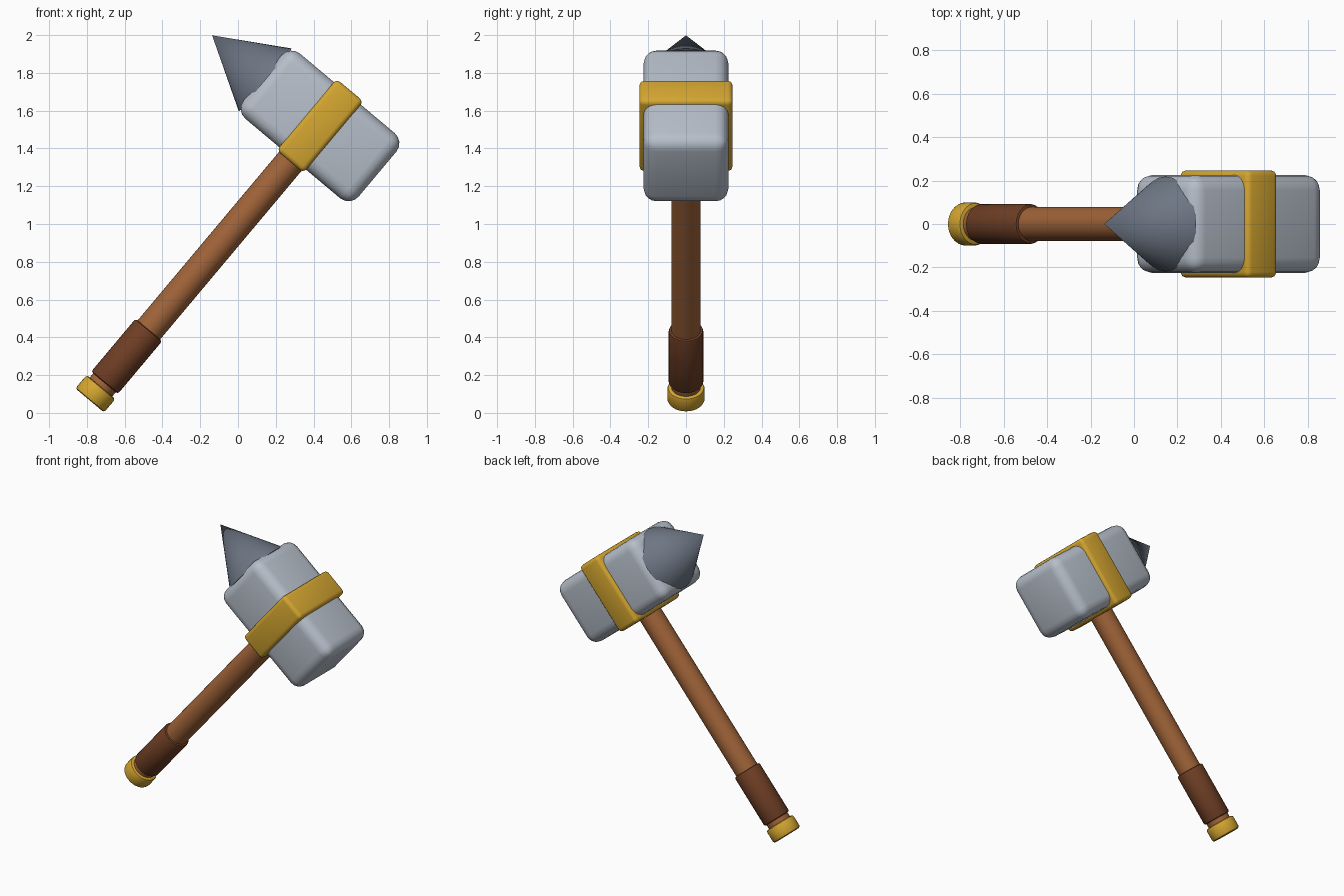
import bpy
import math
from mathutils import Matrix

if "Cube" in bpy.data.objects:
    bpy.data.objects.remove(bpy.data.objects["Cube"])

# Hammer is built upright (handle along local z, head along local x), then tilted
TILT = Matrix.Translation((-0.785, 0, 0.066)) @ Matrix.Rotation(math.radians(40), 4, 'Y')


def material(name, rgb):
    m = bpy.data.materials.new(name)
    m.diffuse_color = (*rgb, 1)
    m.use_nodes = True
    m.node_tree.nodes["Principled BSDF"].inputs["Base Color"].default_value = m.diffuse_color
    return m


STEEL = material("light_steel", (0.47, 0.52, 0.59))
DARK_STEEL = material("dark_steel", (0.155, 0.182, 0.232))
GOLD = material("gold", (0.66, 0.38, 0.03))
WOOD = material("wood", (0.35, 0.125, 0.04))
LEATHER = material("dark_leather", (0.155, 0.048, 0.018))


def finish(name, mat, bevel=0.0, segments=3, local=Matrix.Identity(4)):
    """Name, colour, bevel, shade and tilt the active object."""
    ob = bpy.context.object
    ob.name = name
    ob.data.materials.append(mat)
    if bevel:
        mod = ob.modifiers.new("Bevel", 'BEVEL')
        mod.width = bevel
        mod.segments = segments
        mod.limit_method = 'ANGLE'
        mod.angle_limit = math.radians(40)
        bpy.ops.object.modifier_apply(modifier=mod.name)
    bpy.ops.object.shade_smooth_by_angle(angle=math.radians(40))
    ob.data.transform(TILT @ local)
    return ob


def block(name, mat, half, z, bevel, segments):
    bpy.ops.mesh.primitive_cube_add(size=2)
    bpy.context.object.data.transform(Matrix.Diagonal((*half, 1)))
    return finish(name, mat, bevel, segments, Matrix.Translation((0, 0, z)))


def rod(name, mat, radius, z0, z1, bevel=0.0):
    bpy.ops.mesh.primitive_cylinder_add(vertices=32, radius=radius, depth=z1 - z0)
    return finish(name, mat, bevel, 2, Matrix.Translation((0, 0, (z0 + z1) / 2)))


HEAD_Z = 1.897

# Handle, grip and pommel
rod("handle", WOOD, 0.078, 0.05, HEAD_Z)
rod("grip", LEATHER, 0.092, 0.122, 0.487, 0.012)
rod("pommel", GOLD, 0.099, 0.0, 0.093, 0.014)

# Head block with the band around its middle
block("head", STEEL, (0.397, 0.225, 0.225), HEAD_Z, 0.07, 4)
block("head_band", GOLD, (0.093, 0.247, 0.247), HEAD_Z, 0.026, 3)

# Spike on the left striking face
TIP, BASE = -0.746, -0.378
bpy.ops.mesh.primitive_cone_add(vertices=32, radius1=0.218, radius2=0, depth=BASE - TIP)
finish("spike", DARK_STEEL, local=Matrix.Translation(((TIP + BASE) / 2, 0, HEAD_Z))
       @ Matrix.Rotation(math.radians(-90), 4, 'Y'))
